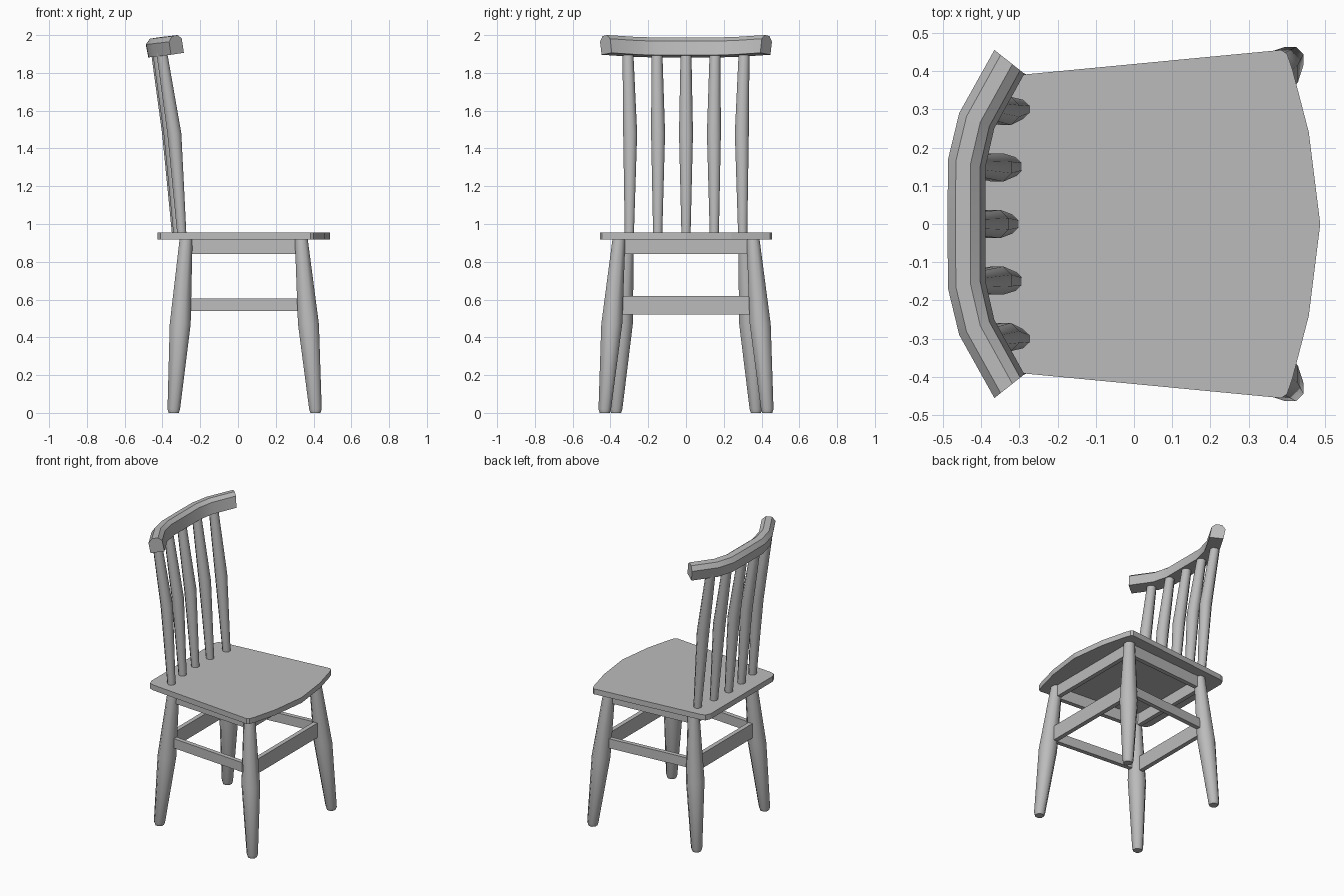
import bpy, bmesh, math
from mathutils import Vector

if "Cube" in bpy.data.objects:
    bpy.data.objects.remove(bpy.data.objects["Cube"])

grey = bpy.data.materials.new("plain_grey")
grey.use_nodes = True
COLOUR = (0.5, 0.5, 0.5, 1)
grey.diffuse_color = COLOUR
grey.node_tree.nodes["Principled BSDF"].inputs["Base Color"].default_value = COLOUR


def loft(name, rings, smooth=None):
    """Skin a row of equal-sized rings and close both ends."""
    bm = bmesh.new()
    rows = [[bm.verts.new(p) for p in ring] for ring in rings]
    n = len(rows[0])
    for a, b in zip(rows, rows[1:]):
        for i in range(n):
            j = (i + 1) % n
            bm.faces.new((a[i], a[j], b[j], b[i]))
    bm.faces.new(rows[0])
    bm.faces.new(rows[-1])
    bmesh.ops.recalc_face_normals(bm, faces=bm.faces)
    mesh = bpy.data.meshes.new(name)
    bm.to_mesh(mesh)
    bm.free()
    mesh.materials.append(grey)
    obj = bpy.data.objects.new(name, mesh)
    bpy.context.collection.objects.link(obj)
    if smooth:
        bpy.ops.object.select_all(action="DESELECT")
        obj.select_set(True)
        bpy.context.view_layer.objects.active = obj
        bpy.ops.object.shade_smooth_by_angle(angle=math.radians(smooth))
    return obj


def turned(name, stations, sides=8):
    """Turned post through (centre, radius) stations."""
    rings = []
    for (x, y, z), r in stations:
        angles = [math.tau * (i + 0.5) / sides for i in range(sides)]
        rings.append([(x + r * math.cos(a), y + r * math.sin(a), z) for a in angles])
    return loft(name, rings, 50)


def bar(name, start, end, low, high, thick=0.03):
    """Straight board between two plan points."""
    a, b = Vector(start), Vector(end)
    d = (b - a).normalized()
    side = Vector((-d.y, d.x)) * thick / 2
    return loft(name, [[(*(p + side), low), (*(p - side), low),
                        (*(p - side), high), (*(p + side), high)] for p in (a, b)])


# Seat: half outline mirrored across the middle
half = [(0.487, 0), (0.457, 0.24), (0.414, 0.405), (0.40, 0.445), (0.385, 0.455),
        (-0.38, 0.382), (-0.41, 0.372), (-0.425, 0.34)]
outline = half + [(x, -y) for x, y in reversed(half[1:])]
loft("seat", [[(x, y, z) for x, y in outline] for z in (0.918, 0.955)])

# Legs: splayed, thickest near the middle
for side, label in ((1, "left"), (-1, "right")):
    for name, foot, knee, top in (
            ("front_leg", (0.41, 0.43), (0.373, 0.393), (0.335, 0.355)),
            ("back_leg", (-0.34, 0.37), (-0.306, 0.337), (-0.275, 0.31))):
        turned(f"{name}_{label}", [
            ((foot[0], side * foot[1], 0), 0.029),
            ((foot[0], side * foot[1], 0.02), 0.036),
            ((knee[0], side * knee[1], 0.47), 0.06),
            ((top[0], side * top[1], 0.92), 0.037)])
    # Side rails
    bar(f"side_apron_{label}", (-0.275, side * 0.31), (0.335, side * 0.355), 0.84, 0.92)
    bar(f"side_stretcher_{label}", (-0.295, side * 0.325), (0.36, side * 0.38), 0.54, 0.605)

# Cross rails
for name, x_apron, x_stretcher, reach in (("front", 0.338, 0.358, 0.36),
                                          ("back", -0.278, -0.295, 0.32)):
    bar(f"{name}_apron", (x_apron, -reach), (x_apron, reach), 0.84, 0.92)
    bar(f"{name}_stretcher", (x_stretcher, -reach), (x_stretcher, reach), 0.52, 0.62)

# Back spindles: leaning, bowed slightly forward
for i in range(-2, 3):
    y = 0.15 * i
    x = (-0.325, -0.317, -0.297)[abs(i)]
    turned(f"back_spindle_{i + 3}", [
        ((x, y, 0.94), 0.026),
        ((x - 0.04, y * 0.985, 1.48), 0.04),
        ((x - 0.107, y * 1.025, 1.91), 0.031)])

# Top rail: bevelled profile (inward, up) swept along a curve, tilted back
profile = [(0.013, 1.88), (0, 1.95), (0.021, 1.978), (0.06, 1.98),
           (0.086, 1.958), (0.1, 1.882)]
path = [(-0.365, 0.455), (-0.457, 0.29), (-0.486, 0.17), (-0.488, 0)]
path += [(x, -y) for x, y in reversed(path[:-1])]
centre = Vector((0.21, 0))
rings = []
for p in map(Vector, path):
    inward = (centre - p).normalized()
    ring = []
    for u, z in profile:
        q = p + inward * u
        ring.append((q.x, q.y, z + 0.12 * (q.x + 0.488)))
    rings.append(ring)
loft("top_rail", rings, 28)
